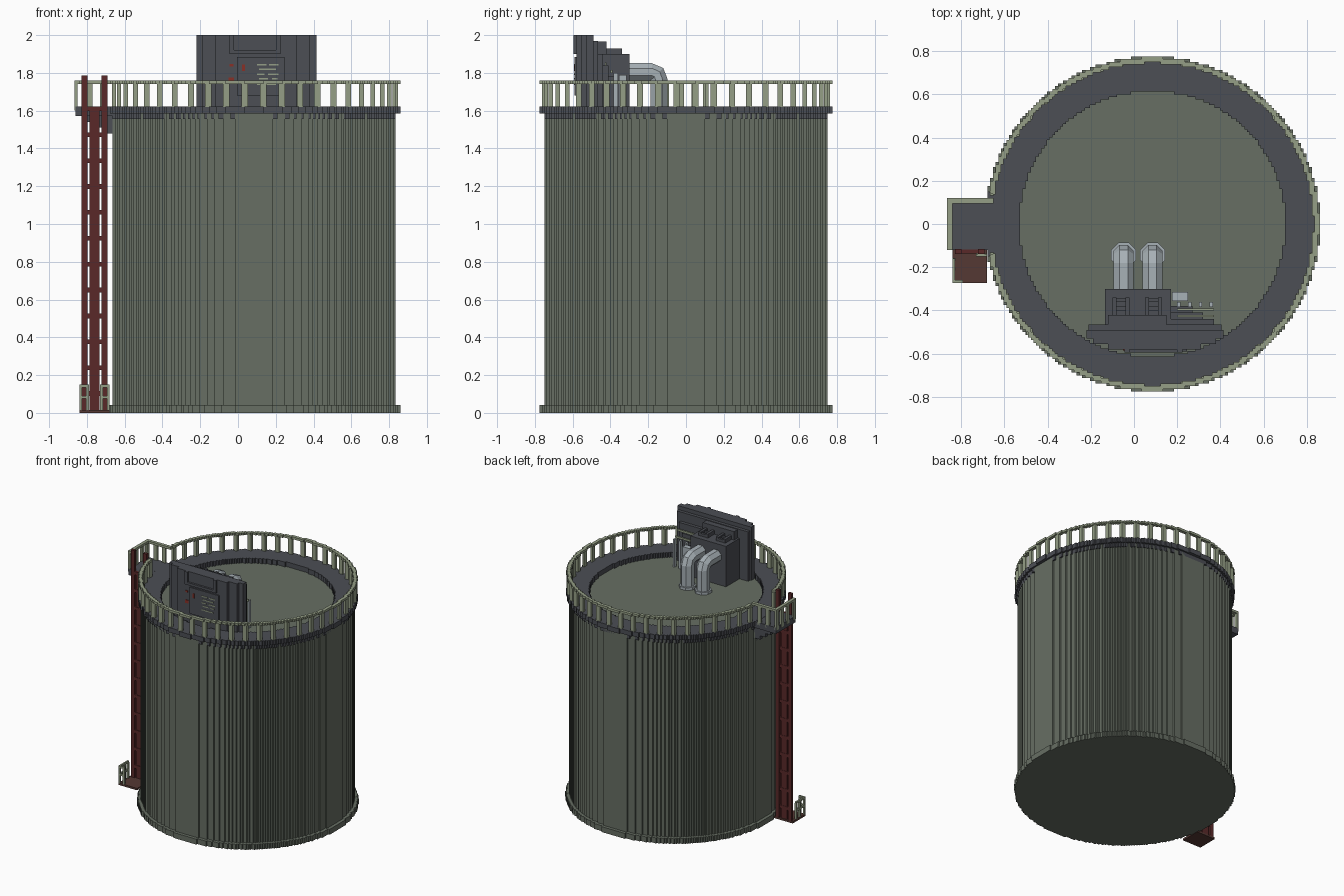
import bpy, bmesh, math

if "Cube" in bpy.data.objects:
    bpy.data.objects.remove(bpy.data.objects["Cube"])

def mat(name, r, g, b):
    m = bpy.data.materials.new(name)
    m.diffuse_color = (r, g, b, 1)
    m.use_nodes = True
    m.node_tree.nodes["Principled BSDF"].inputs["Base Color"].default_value = m.diffuse_color
    return m

GREEN = mat("tank_green", 0.135, 0.158, 0.126)
DARK = mat("dark_steel", 0.072, 0.077, 0.090)
RAIL = mat("pale_green", 0.300, 0.345, 0.240)
RED = mat("ladder_red", 0.100, 0.022, 0.022)
BROWN = mat("pad_brown", 0.090, 0.040, 0.033)
PIPE = mat("pipe_grey", 0.390, 0.440, 0.470)
LAMP = mat("lamp_red", 0.250, 0.030, 0.020)
CX, CELL = 0.085, 0.0125

def finish(bm, name, m):
    bmesh.ops.recalc_face_normals(bm, faces=bm.faces[:])
    me = bpy.data.meshes.new(name)
    bm.to_mesh(me)
    bm.free()
    me.materials.append(m)
    ob = bpy.data.objects.new(name, me)
    bpy.context.collection.objects.link(ob)
    return ob

def boxes(name, m, items):
    """One object from boxes (x0, x1, y0, y1, z0, z1)."""
    bm = bmesh.new()
    for b in items:
        vs = bmesh.ops.create_cube(bm, size=1)["verts"]
        for v in vs:
            v.co = [b[2*i] if v.co[i] < 0 else b[2*i+1] for i in range(3)]
    return finish(bm, name, m)

def stepped(r):
    """Stepped circle outline, starting and ending at the -x side."""
    q, n = [], round(r / CELL)
    for k in range(n):
        w = round(math.sqrt(max(0, r*r - ((k + .5)*CELL)**2)) / CELL) * CELL
        if not q:
            q.append((w, 0))
        elif abs(w - q[-1][0]) > 1e-6:
            q += [(q[-1][0], k*CELL), (w, k*CELL)]
    q.append((q[-1][0], n*CELL))
    q = q[1:]
    right = [(x, -y) for x, y in reversed(q)] + q
    left = [(-x, -y) for x, y in right]
    h = len(left) // 2
    return [(x + CX, y) for x, y in left[h:] + right + left[:h]]

def prism(name, m, loops, z0, z1):
    bm = bmesh.new()
    for z in (z0, z1):
        edges = []
        for lp in loops:
            vs = [bm.verts.new((x, y, z)) for x, y in lp]
            edges += [bm.edges.new((vs[i-1], vs[i])) for i in range(len(vs))]
        if len(loops) == 1:
            bm.faces.new(vs)
        else:
            bmesh.ops.triangle_fill(bm, edges=edges, use_beauty=True)
    bm.verts.ensure_lookup_table()
    total, s = sum(len(l) for l in loops), 0
    for lp in loops:
        n = len(lp)
        for i in range(n):
            a, b = s + i, s + (i + 1) % n
            bm.faces.new([bm.verts[k] for k in (a, b, b + total, a + total)])
        s += n
    return finish(bm, name, m)

# Tank shell, foot and roof deck
prism("tank_foot", GREEN, [stepped(0.775)], 0, 0.042)
prism("tank_shell", GREEN, [stepped(0.75)], 0.042, 1.585)
prism("upper_band", DARK, [stepped(0.755), stepped(0.735)], 1.555, 1.59)
prism("walkway_ring", DARK, [stepped(0.77), stepped(0.615)], 1.585, 1.622)

# Ring railing, open at the landing
keep = lambda lp: [p for p in lp if not (p[0] < -0.5 and abs(p[1]) < 0.11)]
prism("ring_handrail", RAIL, [keep(stepped(0.77)) + keep(stepped(0.745))[::-1]], 1.742, 1.76)
posts = []
for i in range(48):
    a = math.tau * (i + .5) / 48
    x, y = CX + 0.756*math.cos(a), 0.756*math.sin(a)
    if x < -0.5 and abs(y) < 0.11:
        continue
    wx = 0.008 + 0.009*abs(math.sin(a))
    wy = 0.008 + 0.009*abs(math.cos(a))
    posts.append((x-wx, x+wx, y-wy, y+wy, 1.62, 1.745))
boxes("ring_posts", RAIL, posts)

# Landing with its railing and stepped bracket
boxes("landing", DARK, [(-0.86, -0.65, -0.12, 0.12, 1.572, 1.621)])
boxes("landing_bracket", DARK, [(-0.80 + .045*i, -0.65, y, y + .03, 1.54 - .03*i, 1.572 - .03*i)
                                for i in range(4) for y in (-0.10, 0.07)])
lp = [(-0.865, -0.84, -0.12, 0.12, 1.742, 1.76), (-0.84, -0.65, 0.095, 0.12, 1.742, 1.76)]
lp += [(-0.865, -0.849, y, y + .03, 1.60, 1.745) for y in (-0.12, -0.04, 0.03, 0.09)]
lp += [(x, x + .03, 0.104, 0.12, 1.60, 1.745) for x in (-0.80, -0.73)]
boxes("landing_railing", RAIL, lp)

# Ladder
lad = [(-0.828, -0.797, -0.138, -0.116, 0.01, 1.785), (-0.722, -0.691, -0.138, -0.116, 0.01, 1.785),
       (-0.787, -0.733, -0.132, -0.12, 0.01, 1.62)]
lad += [(-0.80, -0.72, -0.136, -0.118, z, z + .025) for z in [0.09 + .137*i for i in range(12)]]
boxes("ladder", RED, lad)

# Foot pad and its corner fence
boxes("ladder_pad", BROWN, [(-0.84, -0.68, -0.272, -0.115, 0, 0.015)])
fence = [(-0.84, -0.828, -0.272, -0.16, z, z + .015) for z in (0.075, 0.135)]
fence += [(-0.84, -0.79, -0.272, -0.26, z, z + .015) for z in (0.075, 0.135)]
fence += [(-0.73, -0.68, -0.15, -0.138, z, z + .015) for z in (0.075, 0.135)]
fence += [(x, x + .014, y, y + .014, 0.012, 0.138) for x, y in
          ((-0.84, -0.272), (-0.84, -0.215), (-0.84, -0.172), (-0.804, -0.272), (-0.694, -0.151), (-0.73, -0.151))]
boxes("pad_fence", RAIL, fence)

# Control block: bowed front wall made of layers
boxes("control_wall", DARK, [
    (-0.22, 0.415, -0.53, -0.49, 1.58, 2.0), (-0.19, 0.38, -0.555, -0.525, 1.58, 2.0),
    (-0.12, 0.31, -0.58, -0.55, 1.58, 2.0), (-0.21, 0.405, -0.495, -0.465, 1.58, 1.97)])
boxes("wall_trim", DARK, [
    (-0.045, -0.02, -0.595, -0.575, 1.90, 2.0), (0.20, 0.225, -0.595, -0.575, 1.90, 2.0),
    (-0.045, 0.225, -0.595, -0.575, 1.90, 1.92), (-0.005, 0.245, -0.59, -0.575, 1.68, 1.885)])
boxes("wall_gauges", RAIL, [(x, x + w, -0.593, -0.588, z, z + .008) for x, w, z in
      ((0.10, .05, 1.84), (0.165, .05, 1.84), (0.11, .09, 1.815), (0.10, .04, 1.79),
       (0.16, .055, 1.79), (0.11, .05, 1.765), (0.18, .03, 1.765), (0.10, .10, 1.735))])
boxes("wall_lamps", LAMP, [(-0.05, -0.02, -0.584, -0.579, 1.75, 1.775), (-0.045, -0.025, -0.584, -0.579, 1.835, 1.848),
                           (0.022, 0.038, -0.594, -0.589, 1.81, 1.845)])

# Machine housing behind the wall
mh = [(-0.135, 0.17, -0.47, -0.30, 1.58, 1.90)]
for x in (-0.10, 0.05):
    mh += [(x, x + .02, -0.46, -0.34, 1.895, 1.93), (x + .06, x + .08, -0.46, -0.34, 1.895, 1.93)]
    mh += [(x, x + .08, y, y + .018, 1.895, 1.92) for y in (-0.44, -0.40, -0.36)]
mh += [(-0.12, 0.15, -0.47, -0.42, 1.895, 1.965)]
mh += [(0.17, 0.37 - .05*i, -0.47, -0.44 + .03*i, 1.58, 1.90 - .06*i) for i in range(3)]
boxes("machine_housing", DARK, mh)
boxes("side_conduits", PIPE, [(0.175, 0.25, -0.355, -0.315, 1.585, 1.79)] +
      [(0.20 + .05*i, 0.215 + .05*i, -0.385, -0.36, 1.585, 1.80) for i in range(4)])
boxes("side_rack", RAIL, [(0.20, 0.37, -0.40 - .03*i, -0.39 - .03*i, 1.80 + .04*i, 1.815 + .04*i) for i in range(2)])

# Two elbow pipes with foot flanges
def bend_pipe(name, x):
    bm = bmesh.new()
    path = [(-0.31, 1.805, 0), (-0.18, 1.805, 0), (-0.153, 1.793, 45), (-0.143, 1.765, 90), (-0.143, 1.58, 90)]
    rings = []
    for y, z, ang in path:
        t = math.radians(ang)
        ring = []
        for k in range(8):
            a = math.tau * (k + .5) / 8
            u, w = 0.05*math.cos(a), 0.05*math.sin(a)
            ring.append(bm.verts.new((x + u, y + w*math.sin(t), z + w*math.cos(t))))
        rings.append(ring)
    for a, b in zip(rings, rings[1:]):
        for k in range(8):
            bm.faces.new((a[k-1], a[k], b[k], b[k-1]))
    bm.faces.new(rings[0])
    bm.faces.new(rings[-1])
    finish(bm, name, PIPE)
    ring = [(x + .062*math.cos(math.tau*(k + .5)/8), -0.143 + .062*math.sin(math.tau*(k + .5)/8)) for k in range(8)]
    prism(name + "_flange", PIPE, [ring], 1.58, 1.605)

bend_pipe("left_pipe", -0.048)
bend_pipe("right_pipe", 0.086)
